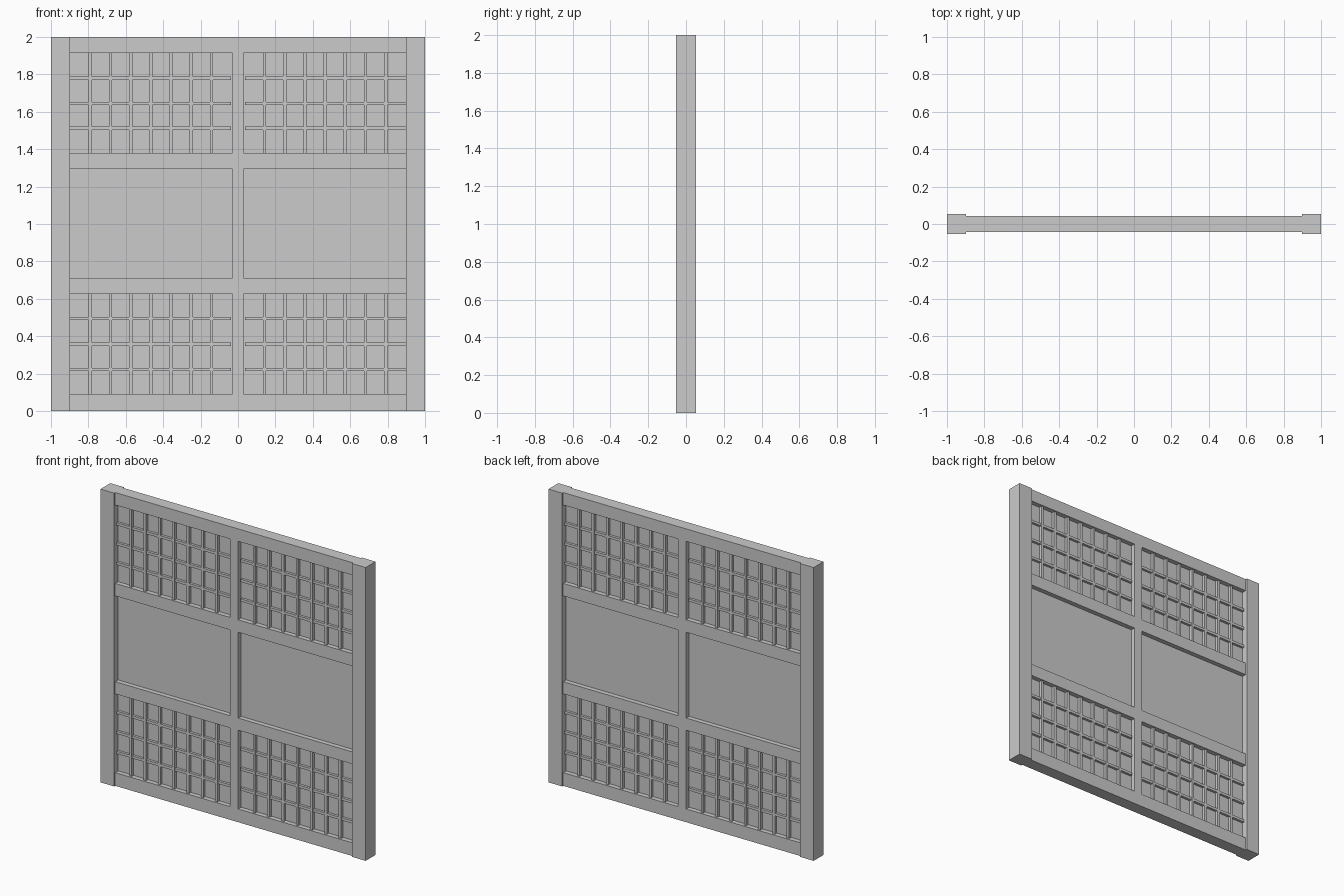
import bpy

cube = bpy.data.objects.get("Cube")
if cube:
    bpy.data.objects.remove(cube, do_unlink=True)

grey = bpy.data.materials.new("plain grey")
grey.use_nodes = True
colour = (0.6, 0.6, 0.6, 1)
grey.diffuse_color = colour
grey.node_tree.nodes["Principled BSDF"].inputs["Base Color"].default_value = colour


def box(name, x0, x1, z0, z1, half_depth):
    """Box centred on y = 0, spanning the given x and z ranges."""
    bpy.ops.mesh.primitive_cube_add(size=1, location=((x0 + x1) / 2, 0, (z0 + z1) / 2))
    ob = bpy.context.object
    ob.name = name
    ob.scale = (x1 - x0, 2 * half_depth, z1 - z0)
    bpy.ops.object.transform_apply(location=False, rotation=False, scale=True)
    ob.data.materials.append(grey)
    return ob


STILE_IN = 0.897
FRAME = 0.042
rails = {"bottom_rail": (0, 0.09), "lower_rail": (0.627, 0.71),
         "upper_rail": (1.295, 1.38), "top_rail": (1.915, 2)}

# Side posts, cross rails and the thin backing panel
for side, s in (("left", 1), ("right", -1)):
    box(side + "_post", *sorted((s * STILE_IN, s)), 0, 2, 0.053)
for name, (z0, z1) in rails.items():
    box(name, -STILE_IN, STILE_IN, z0, z1, FRAME)
box("backing_panel", -STILE_IN, STILE_IN, 0.05, 1.95, 0.01)

# Centre post between each pair of rails
spans = list(rails.values())
for (_, z0), (z1, _) in zip(spans, spans[1:]):
    box("centre_post", -0.03, 0.03, z0, z1, FRAME)

# Lattice bars in the four lattice fields
fields = {"lower": (0.09, 0.627, (0.222, 0.358, 0.495)),
          "upper": (1.38, 1.915, (1.511, 1.644, 1.78))}
for level, (z0, z1, heights) in fields.items():
    for side, s in (("left", 1), ("right", -1)):
        for i in range(7):
            x = s * (0.142 + 0.108 * i)
            box(f"{level}_{side}_upright_bar", x - 0.009, x + 0.009, z0, z1, 0.03)
        for z in heights:
            box(f"{level}_{side}_cross_bar", *sorted((s * 0.038, s * STILE_IN)),
                z - 0.009, z + 0.009, 0.027)
